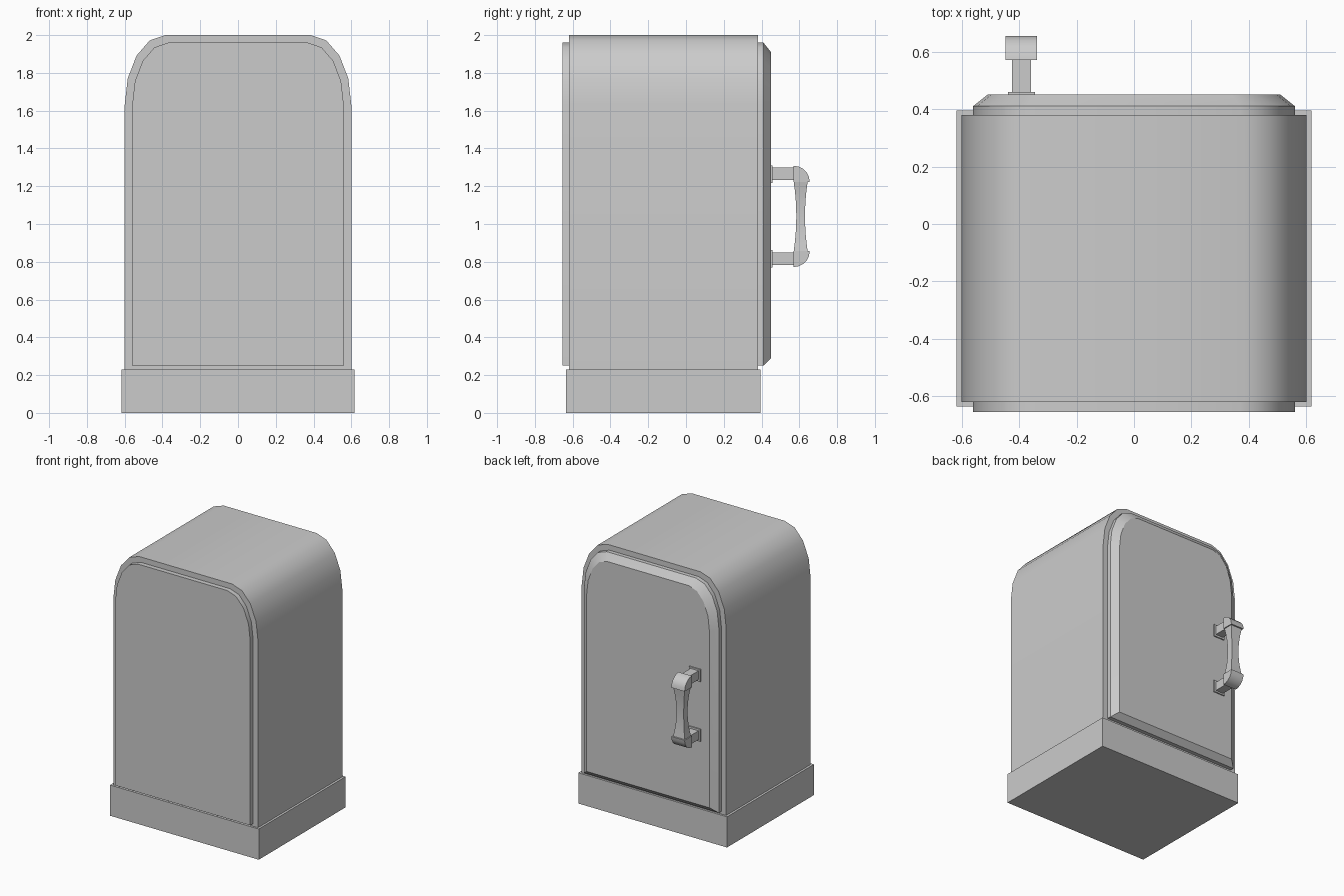
import bpy, bmesh
from math import sin, cos, pi, radians

if "Cube" in bpy.data.objects:
    bpy.data.objects.remove(bpy.data.objects["Cube"])


def loft(name, rings, smooth=True):
    """Skin a list of equal-length point loops and cap both ends."""
    bm = bmesh.new()
    loops = [[bm.verts.new(p) for p in ring] for ring in rings]
    n = len(loops[0])
    for a, b in zip(loops, loops[1:]):
        for i in range(n):
            j = (i + 1) % n
            bm.faces.new((a[i], a[j], b[j], b[i]))
    bm.faces.new(loops[0])
    bm.faces.new(loops[-1])
    bmesh.ops.recalc_face_normals(bm, faces=bm.faces)
    mesh = bpy.data.meshes.new(name)
    bm.to_mesh(mesh)
    bm.free()
    ob = bpy.data.objects.new(name, mesh)
    bpy.context.collection.objects.link(ob)
    if smooth:
        bpy.ops.object.select_all(action='DESELECT')
        bpy.context.view_layer.objects.active = ob
        ob.select_set(True)
        bpy.ops.object.shade_smooth_by_angle(angle=radians(32))
    return ob


def box(name, x0, x1, y0, y1, z0, z1):
    return loft(name, [[(x0, y0, z), (x1, y0, z), (x1, y1, z), (x0, y1, z)]
                       for z in (z0, z1)], False)


def arch(y, w, bottom, top, rx, rz):
    """Outline with a flat bottom and elliptically rounded top corners."""
    side = [(w, bottom)] + [(w - rx + rx * cos(i * pi / 8), top - rz + rz * sin(i * pi / 8))
                            for i in range(5)]
    outline = side + [(-x, z) for x, z in reversed(side)]
    return [(x, y, z) for x, z in outline]


# Plinth and cabinet
box("base", -0.617, 0.617, -0.635, 0.395, 0, 0.23)
loft("cabinet", [arch(y, 0.6, 0.225, 2.0, 0.215, 0.37) for y in (-0.62, 0.38)])

# Raised flat panel on one face, bevelled door on the other
panel = (0.56, 0.25, 1.96, 0.19, 0.33)
loft("flat_panel", [arch(y, *panel) for y in (-0.655, -0.615)])
loft("door", [arch(0.375, *panel), arch(0.41, *panel),
              arch(0.45, 0.51, 0.29, 1.91, 0.17, 0.30)])

# Handle, mirrored about its middle height
HX, HZ = -0.392, 1.04
for label, s in (("upper", 1), ("lower", -1)):
    def zr(a, b):
        return sorted((HZ + s * a, HZ + s * b))
    box(label + "_mount_plate", HX - 0.047, HX + 0.047, 0.445, 0.459, *zr(0.178, 0.27))
    box(label + "_stem", HX - 0.033, HX + 0.033, 0.45, 0.575, *zr(0.192, 0.258))
    # Quarter-round elbow
    prof = [(0.57, 0.183)] + [(0.57 + 0.085 * cos(i * pi / 10), 0.183 + 0.085 * sin(i * pi / 10))
                              for i in range(6)]
    loft(label + "_elbow", [[(x, y, HZ + s * z) for y, z in prof]
                            for x in (HX - 0.055, HX + 0.055)])

# Waisted grip
rings = []
for i in range(9):
    t = i / 4 - 1
    k = abs(t) ** 2
    hx, hy = 0.03 + 0.018 * k, 0.023 + 0.014 * k
    rings.append([(HX + a * hx, 0.607 + b * hy, HZ + t * 0.185)
                  for a, b in ((-1, -1), (1, -1), (1, 1), (-1, 1))])
loft("grip", rings)
